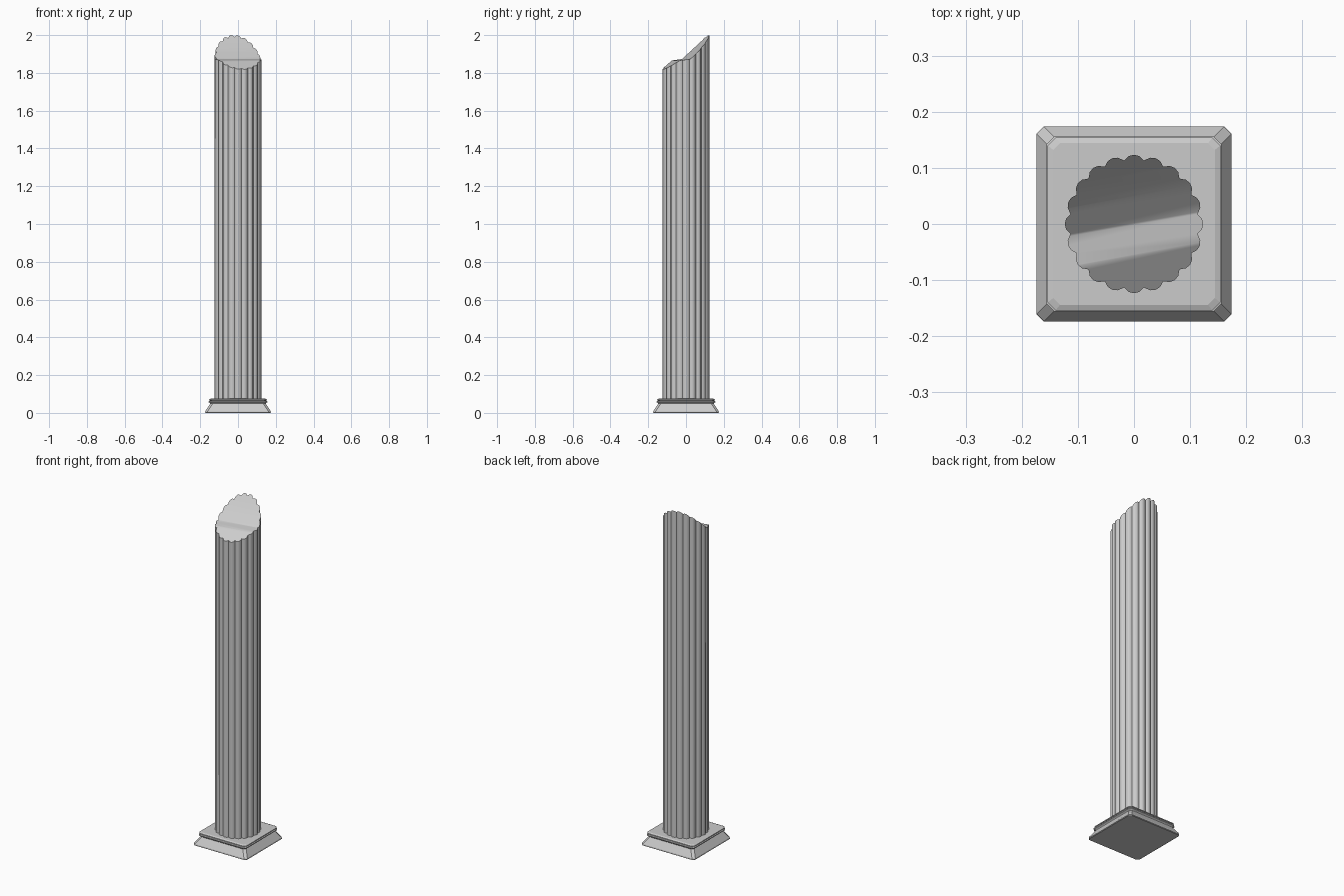
import bpy, bmesh, math
from mathutils import Vector

if "Cube" in bpy.data.objects:
    bpy.data.objects.remove(bpy.data.objects["Cube"])


def finish(bm, name):
    bmesh.ops.recalc_face_normals(bm, faces=bm.faces)
    mesh = bpy.data.meshes.new(name)
    bm.to_mesh(mesh)
    bm.free()
    obj = bpy.data.objects.new(name, mesh)
    bpy.context.collection.objects.link(obj)
    return obj


# Base: stacked square rings with clipped corners (half width, corner clip, z)
def square_ring(bm, h, c, z):
    k = h - c
    pts = [(h, -k), (h, k), (k, h), (-k, h), (-h, k), (-h, -k), (-k, -h), (k, -h)]
    return [bm.verts.new((x, y, z)) for x, y in pts]


bm = bmesh.new()
profile = [(0.170, 0.012, 0.0), (0.174, 0.013, 0.003), (0.173, 0.013, 0.010),
           (0.147, 0.013, 0.049), (0.149, 0.013, 0.052), (0.156, 0.014, 0.056),
           (0.156, 0.014, 0.061), (0.147, 0.013, 0.064), (0.154, 0.014, 0.066),
           (0.154, 0.014, 0.071), (0.144, 0.012, 0.075)]
rings = [square_ring(bm, *p) for p in profile]
for a, b in zip(rings, rings[1:]):
    for i in range(8):
        j = (i + 1) % 8
        bm.faces.new((a[i], a[j], b[j], b[i]))
bm.faces.new(rings[0][::-1])
bm.faces.new(rings[-1])
finish(bm, "plinth")

# Shaft: 20 convex ribs, with the top broken along slanted creases
RIBS = 20
SLOPE = 0.19
BREAK = [(-0.13, 1.815), (-0.09, 1.842), (-0.055, 1.866), (0.0, 1.873),
         (0.05, 1.917), (0.09, 1.959), (0.125, 2.0)]


def break_height(x, y):
    v = y - SLOPE * x
    for (v0, z0), (v1, z1) in zip(BREAK, BREAK[1:]):
        if v <= v1:
            break
    return min(2.0, z0 + (z1 - z0) * (v - v0) / (v1 - v0))


bm = bmesh.new()
outline = []
for i in range(RIBS):
    for step, r in ((-0.5, 0.1145), (-0.25, 0.1215), (0, 0.1235), (0.25, 0.1215)):
        a = 2 * math.pi * (i + step) / RIBS
        outline.append(bm.verts.new((r * math.cos(a), r * math.sin(a), 0)))
bm.faces.new(outline)
for v, _ in BREAK[1:-1]:
    bmesh.ops.bisect_plane(bm, geom=bm.verts[:] + bm.edges[:] + bm.faces[:],
                           plane_co=Vector((0, v, 0)),
                           plane_no=Vector((-SLOPE, 1, 0)).normalized())
bottom = bm.verts[:]
result = bmesh.ops.extrude_face_region(bm, geom=bm.faces[:], use_keep_orig=True)
top = [g for g in result["geom"] if isinstance(g, bmesh.types.BMVert)]
for vert in bottom:
    vert.co.z = 0.07
for vert in top:
    vert.co.z = break_height(vert.co.x, vert.co.y)
shaft = finish(bm, "fluted_shaft")

# Soft ribs, sharp grooves and break edge
bpy.context.view_layer.objects.active = shaft
shaft.select_set(True)
bpy.ops.object.shade_smooth_by_angle(angle=math.radians(35))
